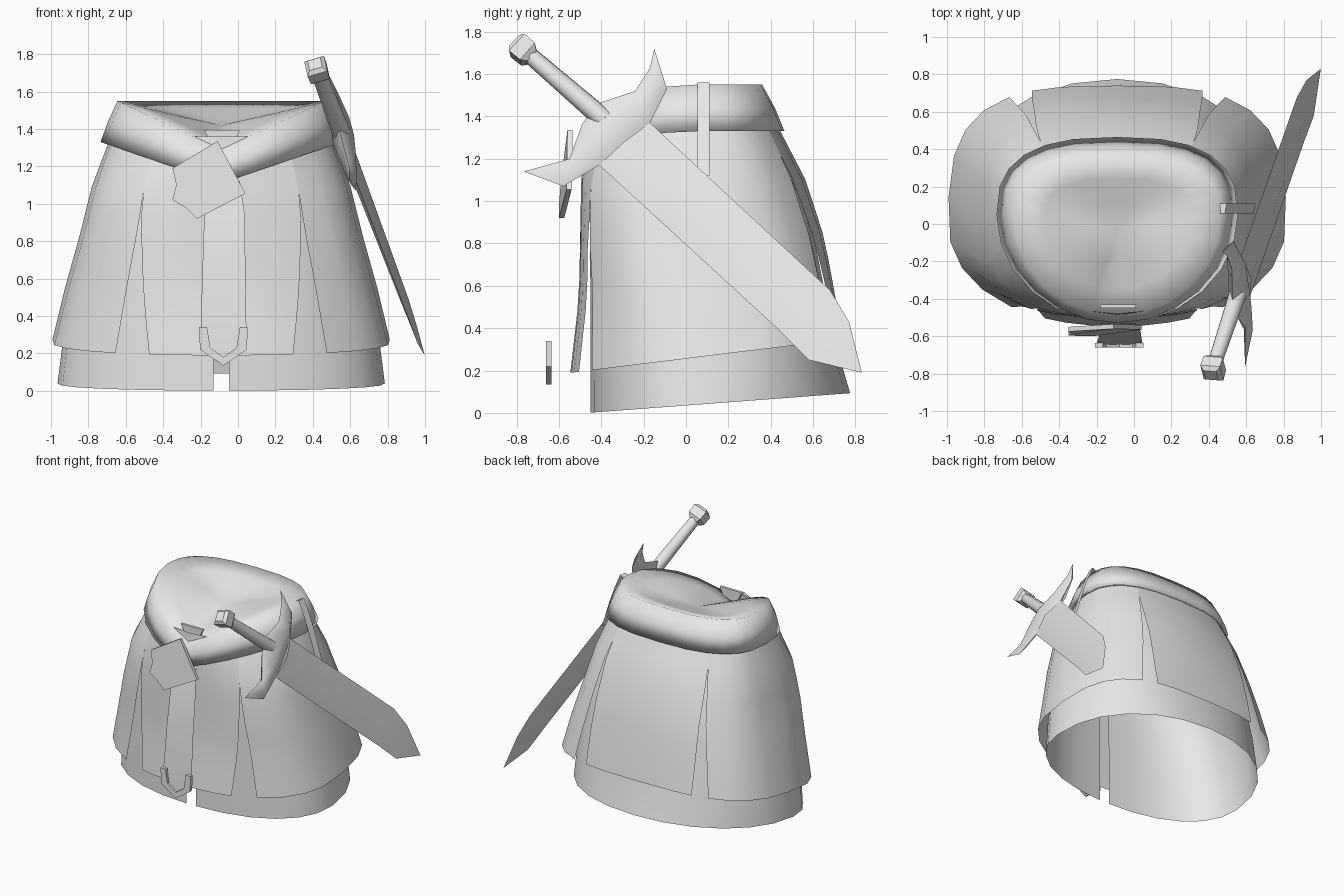
import bpy, bmesh, math
from mathutils import Vector

if "Cube" in bpy.data.objects:
    bpy.data.objects.remove(bpy.data.objects["Cube"])

CX = -0.09
mat = bpy.data.materials.new("light_grey")
mat.diffuse_color = (0.8, 0.8, 0.8, 1)
mat.use_nodes = True
mat.node_tree.nodes["Principled BSDF"].inputs["Base Color"].default_value = mat.diffuse_color


def make(name, verts, faces, angle=50):
    me = bpy.data.meshes.new(name)
    me.from_pydata([tuple(v) for v in verts], [], faces)
    bm = bmesh.new()
    bm.from_mesh(me)
    bmesh.ops.remove_doubles(bm, verts=bm.verts, dist=0.0005)
    bmesh.ops.recalc_face_normals(bm, faces=bm.faces)
    bm.to_mesh(me)
    bm.free()
    me.materials.append(mat)
    ob = bpy.data.objects.new(name, me)
    bpy.context.collection.objects.link(ob)
    bpy.ops.object.select_all(action='DESELECT')
    bpy.context.view_layer.objects.active = ob
    ob.select_set(True)
    bpy.ops.object.shade_smooth_by_angle(angle=math.radians(angle))
    return ob


def loft(name, rows, closed=False, caps=False, angle=50):
    n = len(rows[0])
    verts = [v for r in rows for v in r]
    faces = []
    for i in range(len(rows) - 1):
        for j in range(n if closed else n - 1):
            k = (j + 1) % n
            faces.append((i*n + j, i*n + k, (i+1)*n + k, (i+1)*n + j))
    if caps:
        faces += [tuple(range(n)), tuple(range((len(rows)-1)*n, len(rows)*n))]
    return make(name, verts, faces, angle)


def section(table, z):
    # interpolate (z, half width, front y, back y, front roundness, back roundness)
    for a, b in zip(table, table[1:]):
        if z >= b[0] or b is table[-1]:
            t = (z - a[0]) / (b[0] - a[0])
            return [a[i] + (b[i] - a[i]) * t for i in range(1, 6)]


def oval(sec, deg):
    # superellipse plan, 270 degrees is the front
    hx, yf, yb, ef, eb = sec
    c, s = math.cos(math.radians(deg)), math.sin(math.radians(deg))
    ym, e = 0.05, (eb if s > 0 else ef)
    y = abs(s) ** e * ((yb - ym) if s > 0 else (yf - ym))
    return Vector((CX + hx * math.copysign(abs(c) ** e, c), ym + y, 0))


# Skirt panels split by four slits
SKIRT = [(1.36, .59, -.48, .43, 1, .75), (1.1, .69, -.495, .565, .7, .75),
         (.82, .76, -.5, .655, .68, .7), (.55, .835, -.505, .705, .78, .65),
         (.2, .92, -.545, .765, .9, .62)]


def edge_angle(sec, u, side):
    # plan angle at signed width ratio u on the front (-1) or back (1)
    e = sec[4] if side > 0 else sec[3]
    a = math.degrees(math.acos(abs(u) ** (1 / e)))
    return side * (a if u > 0 else 180 - a) % 360


def panel(name, a, b, n):
    # a, b: edges as (apex height, apex ratio, hem ratio, side)
    rows = []
    low = SKIRT[-1][1:]
    for i in range(9):
        row = []
        for j in range(n + 1):
            f = j / n
            lim = [edge_angle(low, e[2], e[3]) for e in (a, b)]
            lim[1] += 360 if lim[1] < lim[0] else 0
            hem = 0.255 + 0.12 * oval(low, lim[0] + (lim[1] - lim[0]) * f).y
            z = 1.36 + (hem - 1.36) * i / 8
            sec = section(SKIRT, z)
            lim = []
            for ap, u0, u1, side in (a, b):
                t = max(0, (ap - z) / (ap - hem))
                lim.append(edge_angle(sec, u0 + (u1 - u0) * t, side))
            lim[1] += 360 if lim[1] < lim[0] else 0
            p = oval(sec, lim[0] + (lim[1] - lim[0]) * f)
            p.z = z
            row.append(p)
        rows.append(row)
    loft(name, rows)


panel("front_panel", (.97, -.594, -.418, -1), (.97, .594, .418, -1), 6)
panel("right_panel", (.97, .594, .614, -1), (1.22, .64, .652, 1), 8)
panel("back_panel", (1.22, .64, .516, 1), (1.22, -.64, -.516, 1), 4)
panel("left_panel", (1.22, -.64, -.652, 1), (.97, -.594, -.614, -1), 8)

# Underskirt with a narrow opening at the front
UNDER = [(1.3, .57, -.45, .42, 1, .8), (.95, .69, -.455, .58, .75, .8),
         (.4, .83, -.45, .69, .85, .85), (0, .875, -.45, .775, .9, .95)]
rows = []
for z0 in (1.3, .95, .65, .35, 0):
    row = []
    for j in range(25):
        p = oval(section(UNDER, z0), -90 + 15 * j)
        p.z = z0 if z0 else 0.035 + 0.075 * p.y
        if j in (0, 24):
            p.x = CX + (.042 if j == 0 else -.042)
        row.append(p)
    rows.append(row)
loft("underskirt", rows)

# Belt sags to the buckle at the front; a shallow saddle closes the waist
STEP = range(0, 360, 15)


def belt_ring(hx, yf, yb, z, drop):
    row = []
    for d in STEP:
        p = oval((hx, yf, yb, 1, .75), d)
        u = min(1, abs(p.x - CX) / hx)
        p.z = z - (drop * (1 - u) if d > 180 else 0)
        row.append(p)
    return row


rings = [belt_ring(.60, -.47, .42, 1.35, .22),
         belt_ring(.645, -.53, .465, 1.33, .22),
         belt_ring(.605, -.53, .42, 1.44, .24),
         belt_ring(.555, -.49, .36, 1.55, .26)]
mid = Vector((CX, -.03, 1.42))
for f in (.7, .35, 0):
    rings.append([mid.lerp(p, f) for p in rings[3]])
loft("belt_and_waist", rings, closed=True, angle=180)


def plate(name, pts, thick):
    # closed outline of (x, y, z) with a backing thickness
    n = len(pts)
    v = [Vector(p) for p in pts]
    v += [p + Vector((0, thick, 0)) for p in v]
    f = [tuple(range(n)), tuple(range(n, 2*n))]
    f += [(i, (i+1) % n, n + (i+1) % n, n + i) for i in range(n)]
    return make(name, v, f, 30)


# Buckle, hanging strap with its metal tip, and the small rear tab
plate("buckle", [(-.35, -.575, 1.19), (-.11, -.56, 1.335), (.04, -.565, 1.055),
                 (-.22, -.6, .92), (-.28, -.6, .98), (-.35, -.595, 1.02), (-.33, -.59, 1.1)], .025)
loft("strap", [[(xa, y, z), (xb, y, z)] for xa, xb, y, z in
               ((-.18, .01, -.53, 1.12), (-.18, .035, -.575, .95),
                (-.19, .04, -.61, .65), (-.2, .045, -.64, .3))]
     + [[(-.19, -.643, .22), (.035, -.643, .22)], [(-.085, -.645, .16), (-.075, -.645, .16)]])
outer = [(.13, .34), (.125, .22), (0, .135)]
inner = [(.088, .34), (.07, .23), (0, .18)]
full = lambda h: [(-x, z) for x, z in h] + [(x, z) for x, z in h[-2::-1]]
tip = []
for (xo, zo), (xi, zi) in zip(full(outer), full(inner)):
    q = [(xo, -.66, zo), (xi, -.66, zi), (xi, -.635, zi), (xo, -.635, zo)]
    tip.append([(x - .078, y, z) for x, y, z in q])
loft("strap_tip", tip, closed=True, caps=True, angle=30)
plate("belt_tab", [(-.18, -.45, 1.395), (.01, -.45, 1.395), (-.03, -.45, 1.31), (-.14, -.45, 1.31)], .02)

# Sword lies in one slanted plane at the right hip
NORMAL = Vector((1, -.078, .295)).normalized()


def on_plane(y, z, off=0):
    return Vector((.99 + .078 * y - .295 * z, y, z)) + NORMAL * off


def diamond(name, table, angle):
    rows = []
    for ya, za, yb, zb, t in table:
        ym, zm = (ya + yb) / 2, (za + zb) / 2
        rows.append([on_plane(ya, za), on_plane(ym, zm, t), on_plane(yb, zb), on_plane(ym, zm, -t)])
    loft(name, rows, closed=True, angle=angle)


diamond("blade", [(-.17, 1.37, -.41, 1.17, .035), (.68, .58, .44, .39, .022),
                  (.77, .43, .58, .25, .015), (.83, .19, .83, .19, 0)], 60)
diamond("guard", [(-.765, 1.14, -.765, 1.14, 0), (-.55, 1.2, -.58, 1.07, .025),
                  (-.49, 1.365, -.41, 1.17, .05), (-.42, 1.46, -.32, 1.24, .06),
                  (-.24, 1.52, -.17, 1.37, .05),
                  (-.17, 1.63, -.09, 1.53, .025), (-.15, 1.72, -.15, 1.72, 0)], 80)


def tube(name, stations, sides, turn=0, angle=50):
    # stations: (y, z, radius) along the grip axis
    axis = (on_plane(*stations[-1][:2]) - on_plane(*stations[0][:2])).normalized()
    side = axis.cross(NORMAL)
    rows = []
    for y, z, r in stations:
        rows.append([on_plane(y, z) + (NORMAL * math.cos(a) + side * math.sin(a)) * r
                     for a in (2 * math.pi * i / sides + turn for i in range(sides))])
    loft(name, rows, closed=True, caps=True, angle=angle)


tube("grip", [(-.38, 1.38, .05), (-.75, 1.70, .04)], 8)
tube("pommel", [(-.725, 1.677, .045), (-.745, 1.693, .075), (-.795, 1.735, .078), (-.81, 1.748, .05)],
     4, math.pi / 4, 30)

# Hanger looping from the belt to the blade
loft("hanger", [[(x, .055, z), (x + .01, .11, z)] for x, z in
                ((.45, 1.545), (.485, 1.56), (.535, 1.44), (.575, 1.33), (.64, 1.12))], angle=30)
